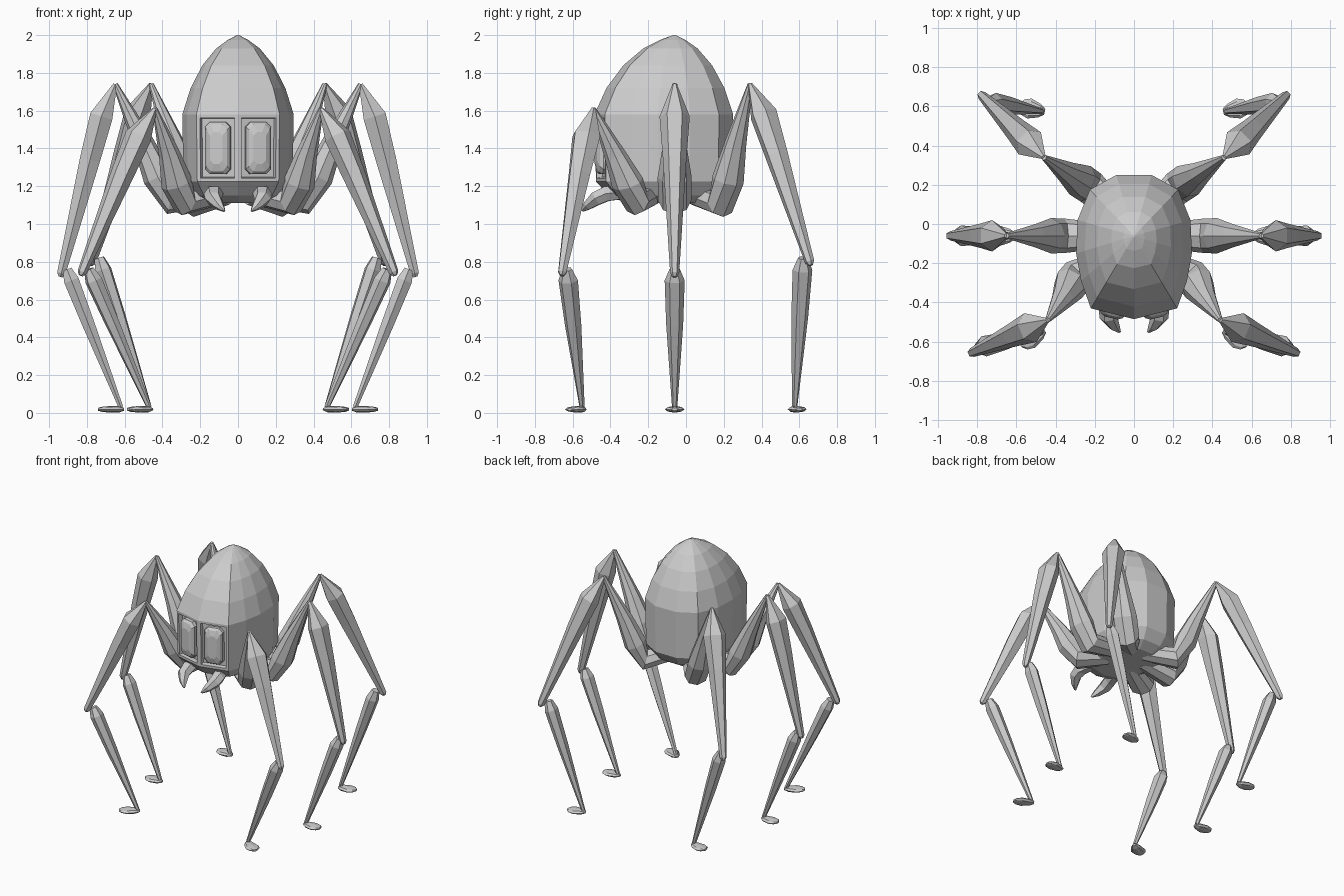
import bpy, bmesh, math
from mathutils import Vector

if "Cube" in bpy.data.objects:
    bpy.data.objects.remove(bpy.data.objects["Cube"])

grey = bpy.data.materials.new("warm_grey")
grey.diffuse_color = (0.6, 0.6, 0.6, 1)
grey.use_nodes = True
grey.node_tree.nodes["Principled BSDF"].inputs["Base Color"].default_value = grey.diffuse_color


def finish(name, bm):
    bmesh.ops.recalc_face_normals(bm, faces=bm.faces[:])
    me = bpy.data.meshes.new(name)
    bm.to_mesh(me)
    bm.free()
    me.materials.append(grey)
    ob = bpy.data.objects.new(name, me)
    bpy.context.collection.objects.link(ob)
    return ob


def loft(rings):
    """Skin a list of equal-length point rings and cap both ends."""
    bm = bmesh.new()
    vs = [[bm.verts.new(p) for p in r] for r in rings]
    n = len(vs[0])
    for a, b in zip(vs, vs[1:]):
        for i in range(n):
            j = (i + 1) % n
            bm.faces.new((a[i], a[j], b[j], b[i]))
    bm.faces.new(vs[0])
    bm.faces.new(vs[-1])
    return bm


def tube(name, stations, sides=6):
    """Faceted limb through (point, side radius, up radius); made on both sides of the body."""
    for s, label in ((1, "right"), (-1, "left")):
        pts = [Vector((p[0] * s, p[1], p[2])) for p, _, _ in stations]
        span = pts[-1] - pts[0]
        flat = Vector((span.x, span.y, 0)).normalized()
        side = Vector((-flat.y, flat.x, 0))
        rings = []
        for i, (_, rs, ru) in enumerate(stations):
            t = (pts[min(i + 1, len(pts) - 1)] - pts[max(i - 1, 0)]).normalized()
            up = t.cross(side).normalized()
            angles = [2 * math.pi * k / sides for k in range(sides)]
            rings.append([pts[i] + side * rs * math.cos(a) + up * ru * math.sin(a) for a in angles])
        finish(f"{label}_{name}", loft(rings))


# Body: egg-shaped shell with a two-faced front
half = [(0, -.485), (.22, -.43), (.27, -.29), (.295, -.15), (.288, .02), (.225, .175), (.09, .25)]
outline = half + [(-x, y) for x, y in reversed(half[1:])]
levels = [(1.11, .6), (1.15, .82), (1.225, .98), (1.58, 1), (1.72, .85), (1.84, .64),
          (1.93, .39), (1.975, .18), (2.0, .02)]
bm = loft([[(x * k, -.06 + (y + .06) * k, z) for x, y in outline] for z, k in levels])
bmesh.ops.recalc_face_normals(bm, faces=bm.faces[:])
# Eye sockets: sunken insets in the two front faces
front = [f for f in bm.faces if 1.3 < f.calc_center_median().z < 1.5
         and f.calc_center_median().y < -.43]
bmesh.ops.inset_individual(bm, faces=front, thickness=.026, depth=0)
bmesh.ops.inset_individual(bm, faces=front, thickness=.006, depth=-.03)
finish("body", bm)

# Eyes: chamfered blocks set in the sockets
for s, label in ((1, "right"), (-1, "left")):
    n = Vector((.22 * s, -.975, 0)).normalized()
    u = Vector((-n.y, n.x, 0))
    c = Vector((.11 * s, -.456, 1.402))
    rings = []
    for depth, w, h, ch in ((-.04, .068, .138, .026), (-.005, .068, .138, .026),
                            (.012, .056, .124, .026), (.024, .034, .085, .02)):
        shape = [(w - ch, h), (w, h - ch), (w, ch - h), (w - ch, -h),
                 (ch - w, -h), (-w, ch - h), (-w, h - ch), (ch - w, h)]
        rings.append([c + n * depth + u * a + Vector((0, 0, b)) for a, b in shape])
    finish(f"{label}_eye", loft(rings))

# Fangs
tube("fang", [((.11, -.34, 1.17), .05, .045), ((.13, -.42, 1.16), .052, .045),
              ((.13, -.475, 1.135), .045, .042), ((.10, -.525, 1.095), .028, .026),
              ((.075, -.55, 1.07), .008, .008)])

# Legs: name, root, hip, knee, ankle, top of lower shin, foot, toe
legs = [
    ("front", (.10, -.17, 1.16), (.285, -.26, 1.12), (.44, -.49, 1.61),
     (.825, -.655, .745), (.79, -.63, .76), (.47, -.55, .03), (.58, -.615, .02)),
    ("middle", (.12, -.06, 1.16), (.355, -.06, 1.125), (.65, -.06, 1.74),
     (.935, -.06, .74), (.905, -.06, .76), (.62, -.06, .03), (.74, -.06, .02)),
    ("back", (.06, .04, 1.16), (.22, .185, 1.11), (.46, .34, 1.74),
     (.775, .655, .80), (.735, .62, .82), (.47, .575, .03), (.585, .60, .02)),
]
for name, *joints in legs:
    root, hip, knee, ankle, top, foot, toe = map(Vector, joints)
    out = Vector((ankle.x - knee.x, ankle.y - knee.y, 0)).normalized()
    # Thigh: bent at the hip, tapering up to the knee
    tube(name + "_thigh", [(root, .06, .06), (hip, .088, .075),
                           (hip.lerp(knee, .2) + out * .01, .09, .08),
                           (hip.lerp(knee, .5), .06, .056), (knee, .014, .014)], 8)
    # Upper shin: spindle with its widest part near the knee
    tube(name + "_upper_shin", [(knee, .012, .012),
                                (knee.lerp(ankle, .17) + out * .025, .08, .07),
                                (knee.lerp(ankle, .4) + out * .02, .062, .062),
                                (ankle, .024, .026),
                                (ankle.lerp(knee, -.02), .012, .012)])
    # Lower shin
    tube(name + "_lower_shin", [(top, .028, .028),
                                (top.lerp(foot, .08), .053, .046),
                                (top.lerp(foot, .4), .045, .038),
                                (foot, .014, .014)])
    # Foot: flat teardrop pad
    d = toe - foot
    d.z = 0
    base = Vector((foot.x, foot.y, .019))
    tube(name + "_foot", [(base - d * .13, .015, .008), (base + d * .1, .035, .018),
                          (base + d * .55, .052, .017), (base + d * .85, .04, .013),
                          (base + d, .015, .008)], 8)
